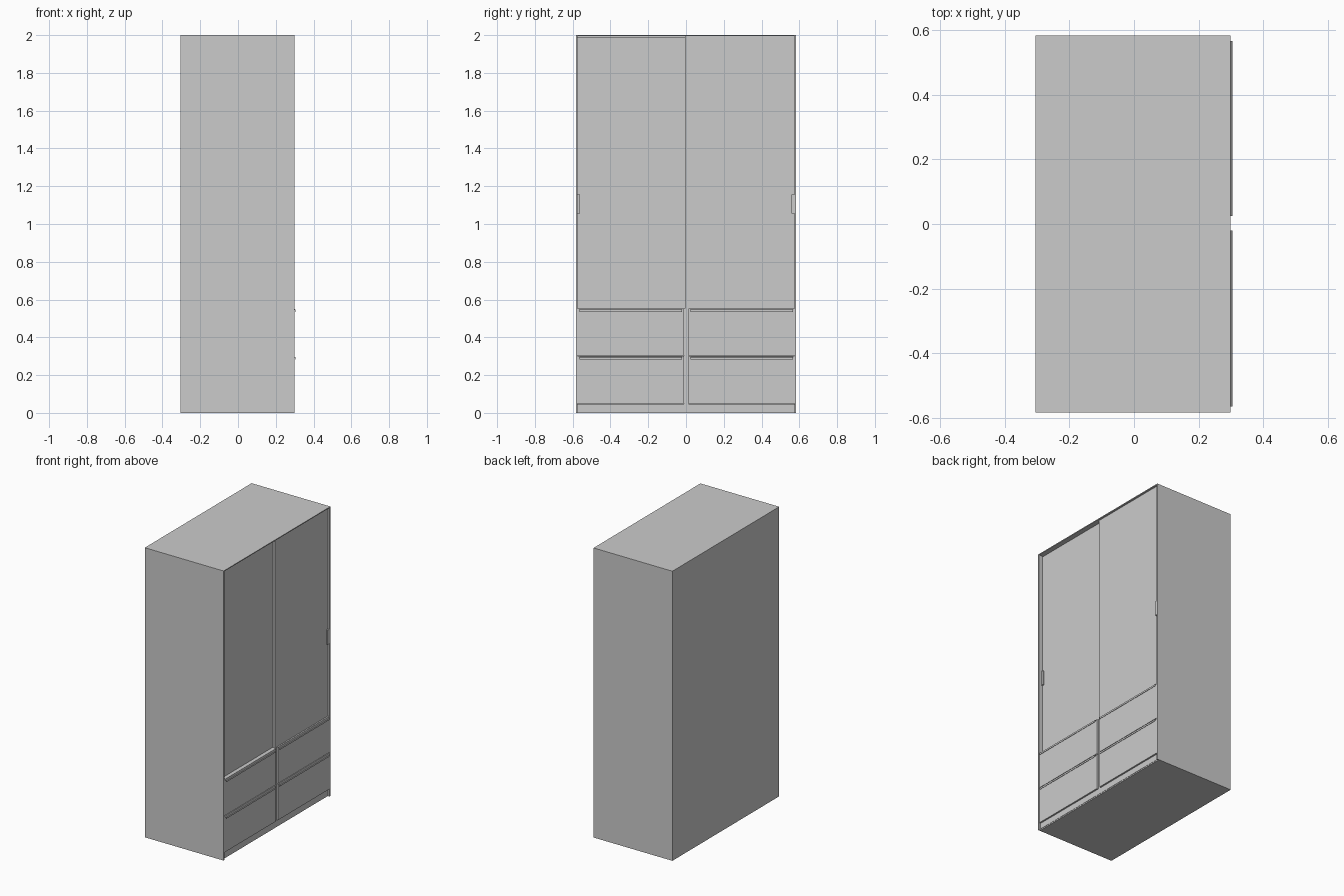
import bpy, bmesh

if "Cube" in bpy.data.objects:
    bpy.data.objects.remove(bpy.data.objects["Cube"])


def box(name, x, y, z):
    """Box from (min, max) ranges."""
    bm = bmesh.new()
    bmesh.ops.create_cube(bm, size=1)
    for v in bm.verts:
        v.co = [r[0] if c < 0 else r[1] for c, r in zip(v.co, (x, y, z))]
    return finish(name, bm)


def finish(name, bm):
    bmesh.ops.recalc_face_normals(bm, faces=bm.faces)
    me = bpy.data.meshes.new(name)
    bm.to_mesh(me)
    bm.free()
    ob = bpy.data.objects.new(name, me)
    bpy.context.collection.objects.link(ob)
    return ob


def extrude_y(name, profile, y):
    """Extrude an xz profile along y."""
    bm = bmesh.new()
    f = bm.faces.new([bm.verts.new((px, y[0], pz)) for px, pz in profile])
    ext = bmesh.ops.extrude_face_region(bm, geom=[f])["geom"]
    bmesh.ops.translate(bm, vec=(0, y[1] - y[0], 0),
                        verts=[g for g in ext if isinstance(g, bmesh.types.BMVert)])
    return finish(name, bm)


BACK, FRONT, W, T = -0.304, 0.298, 0.583, 0.008
IN = W - T

# Carcass
box("side_left", (BACK, FRONT), (-W, -IN), (0, 2))
box("side_right", (BACK, FRONT), (IN, W), (0, 2))
box("top_panel", (BACK, FRONT), (-IN, IN), (1.994, 2))
box("back_panel", (BACK, BACK + T), (-IN, IN), (0, 1.994))
box("bottom_panel", (BACK + T, 0.284), (-IN, IN), (0, 0.008))
box("plinth", (0.27, 0.286), (-IN, IN), (0.008, 0.048))
box("drawer_shelf", (BACK + T, 0.284), (-IN, IN), (0.545, 0.553))
box("drawer_divider", (BACK + T, 0.284), (-0.01, 0.012), (0.008, 0.545))

# Sliding doors on two tracks, the left one set further back
box("door_left", (0.254, 0.268), (-IN, 0.02), (0.553, 1.99))
box("door_right", (0.271, 0.285), (-0.004, IN), (0.553, 1.994))
box("door_handle_left", (0.268, 0.278), (-IN, -0.56), (1.055, 1.155))
box("door_handle_right", (0.285, 0.295), (0.558, IN), (1.055, 1.155))

# Drawers with lipped handles
for side, y0, y1 in (("left", -IN, -0.011), ("right", 0.013, IN)):
    for row, z0, z1 in (("lower", 0.05, 0.300), ("upper", 0.304, 0.553)):
        box(f"drawer_front_{row}_{side}", (0.28, 0.295), (y0, y1), (z0, z1))
        lip = [(0.295, z1 - 0.003), (0.300, z1 - 0.003), (0.304, z1 - 0.006),
               (0.304, z1 - 0.018), (0.302, z1 - 0.018), (0.302, z1 - 0.008),
               (0.295, z1 - 0.008)]
        extrude_y(f"drawer_handle_{row}_{side}", lip, (y0 + 0.011, y1 - 0.009))
